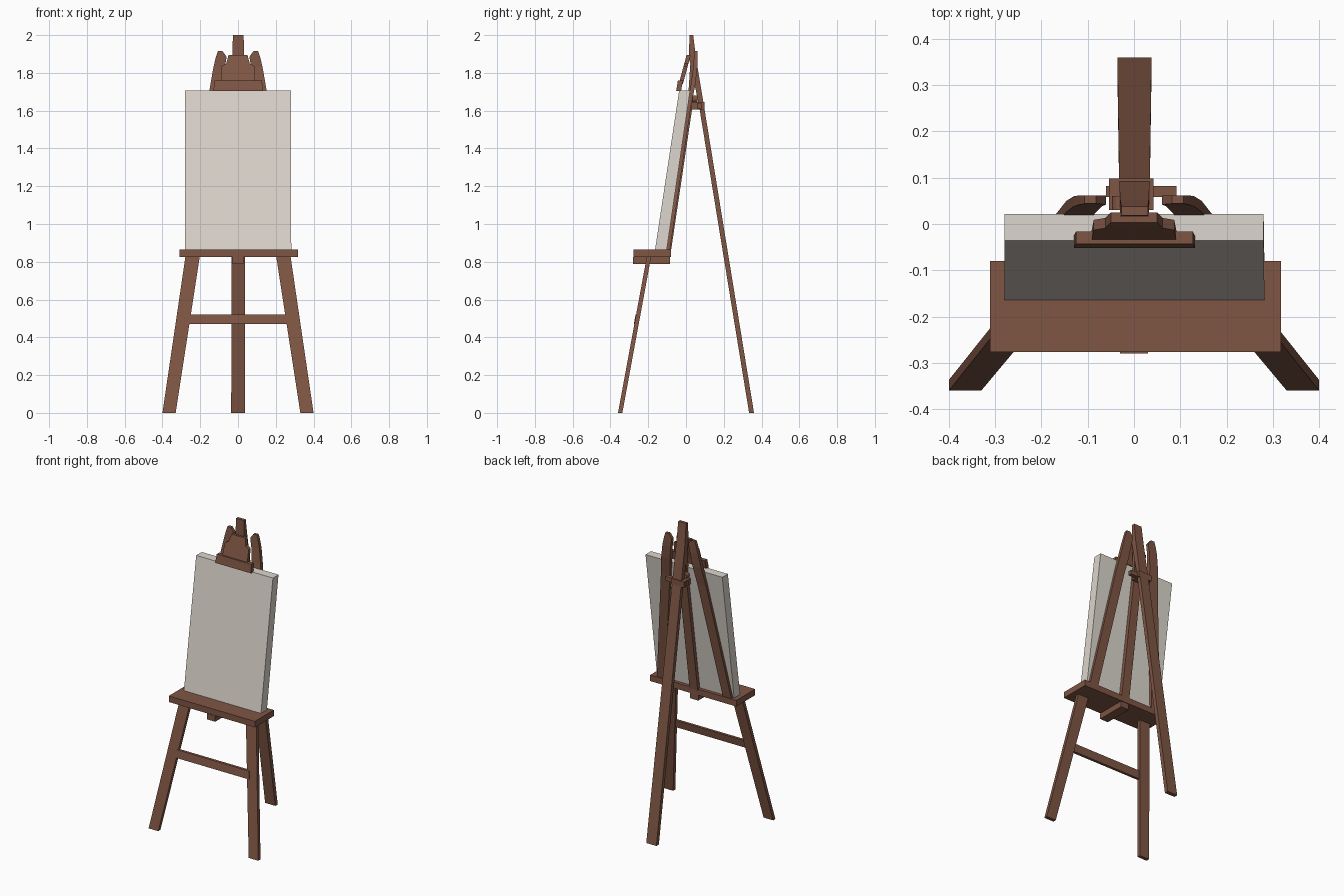
import bpy, bmesh, math
from mathutils import Matrix

if "Cube" in bpy.data.objects:
    bpy.data.objects.remove(bpy.data.objects["Cube"])


def material(name, rgb):
    m = bpy.data.materials.new(name)
    m.diffuse_color = (*rgb, 1)
    m.use_nodes = True
    m.node_tree.nodes["Principled BSDF"].inputs["Base Color"].default_value = m.diffuse_color
    return m


WOOD = material("brown wood", (0.212, 0.092, 0.058))
CLOTH = material("off white canvas", (0.72, 0.67, 0.61))


def finish(name, bm, mat):
    bmesh.ops.recalc_face_normals(bm, faces=bm.faces)
    me = bpy.data.meshes.new(name)
    bm.to_mesh(me)
    bm.free()
    me.materials.append(mat)
    ob = bpy.data.objects.new(name, me)
    bpy.context.collection.objects.link(ob)
    return ob


def beam(name, sections, mat=WOOD, side=1):
    """Loft of rectangles (z, x0, x1, y0, y1); side=-1 mirrors across x."""
    bm = bmesh.new()
    rings = []
    for z, x0, x1, y0, y1 in sections:
        rings.append([bm.verts.new((side * x, y, z))
                      for x, y in ((x0, y0), (x1, y0), (x1, y1), (x0, y1))])
    for a, b in zip(rings, rings[1:]):
        for i in range(4):
            j = (i + 1) % 4
            bm.faces.new((a[i], a[j], b[j], b[i]))
    bm.faces.new(rings[0])
    bm.faces.new(rings[-1])
    return finish(name, bm, mat)


def box(name, x0, x1, y0, y1, z0, z1):
    return beam(name, [(z0, x0, x1, y0, y1), (z1, x0, x1, y0, y1)])


def plate(name, profile, y_at, thick):
    """Flat x-z outline leaning along y, with a thickness."""
    bm = bmesh.new()
    face = bm.faces.new([bm.verts.new((x, y_at(z), z)) for x, z in profile])
    ext = bmesh.ops.extrude_face_region(bm, geom=[face])
    moved = [v for v in ext["geom"] if isinstance(v, bmesh.types.BMVert)]
    bmesh.ops.translate(bm, verts=moved, vec=(0, thick, 0))
    return finish(name, bm, WOOD)


# splayed front legs below the tray and the frame bars above it
for side, word in ((-1, "left"), (1, "right")):
    beam(f"{word}_front_leg", [(0, .33, .40, -.36, -.337),
                               (.83, .202, .278, -.207, -.184)], side=side)
    beam(f"{word}_upper_frame", [(.86, .21, .272, -.108, -.085),
                                 (1.62, .10, .165, .002, .026),
                                 (1.74, .082, .146, .026, .05),
                                 (1.83, .07, .13, .038, .06),
                                 (1.885, .06, .117, .042, .062),
                                 (1.915, .082, .107, .044, .062)], side=side)

# cross bar between the front legs
beam("leg_cross_bar", [(.47, -.275, .275, -.276, -.258),
                       (.52, -.268, .268, -.267, -.249)])

# rear leg running up to the pointed top
beam("rear_leg", [(0, -.036, .038, .334, .36),
                  (1.62, -.032, .034, .07, .096),
                  (1.88, -.03, .032, .016, .053),
                  (2.0, -.027, .03, .018, .038)])

# centre mast behind the canvas
beam("centre_mast", [(.80, -.03, .03, -.115, -.088),
                     (1.62, -.028, .028, .008, .034),
                     (1.90, -.026, .026, .026, .046)])

# tray with its support underneath
box("tray", -.311, .317, -.277, -.08, .825, .865)
box("tray_support", -.03, .03, -.28, -.085, .787, .826)

# canvas leaning back
beam("canvas", [(.863, -.28, .282, -.164, -.102),
                (1.708, -.28, .28, -.036, .022)], CLOTH)

# hinge block, hinge pin and tightening knob
box("hinge_block", -.054, .042, .03, .098, 1.605, 1.645)
box("hinge_pin", -.06, .092, .058, .082, 1.61, 1.638)
bm = bmesh.new()
bmesh.ops.create_cone(bm, cap_ends=True, segments=12, radius1=.018, radius2=.018,
                      depth=.03, matrix=Matrix.Translation((-.03, .045, 1.662))
                      @ Matrix.Rotation(math.pi / 2, 4, 'X'))
finish("knob", bm, WOOD)

# top clamp: shaped plate and gripping bar
half = [(.092, 1.74), (.087, 1.835), (.062, 1.85), (.05, 1.895)]
plate("clamp_plate", half + [(-x, z) for x, z in reversed(half)],
      lambda z: -.036 + .27 * (z - 1.75), .022)
beam("clamp_bar", [(1.705, -.13, .132, -.052, -.026),
                   (1.76, -.125, .127, -.043, -.016)])
